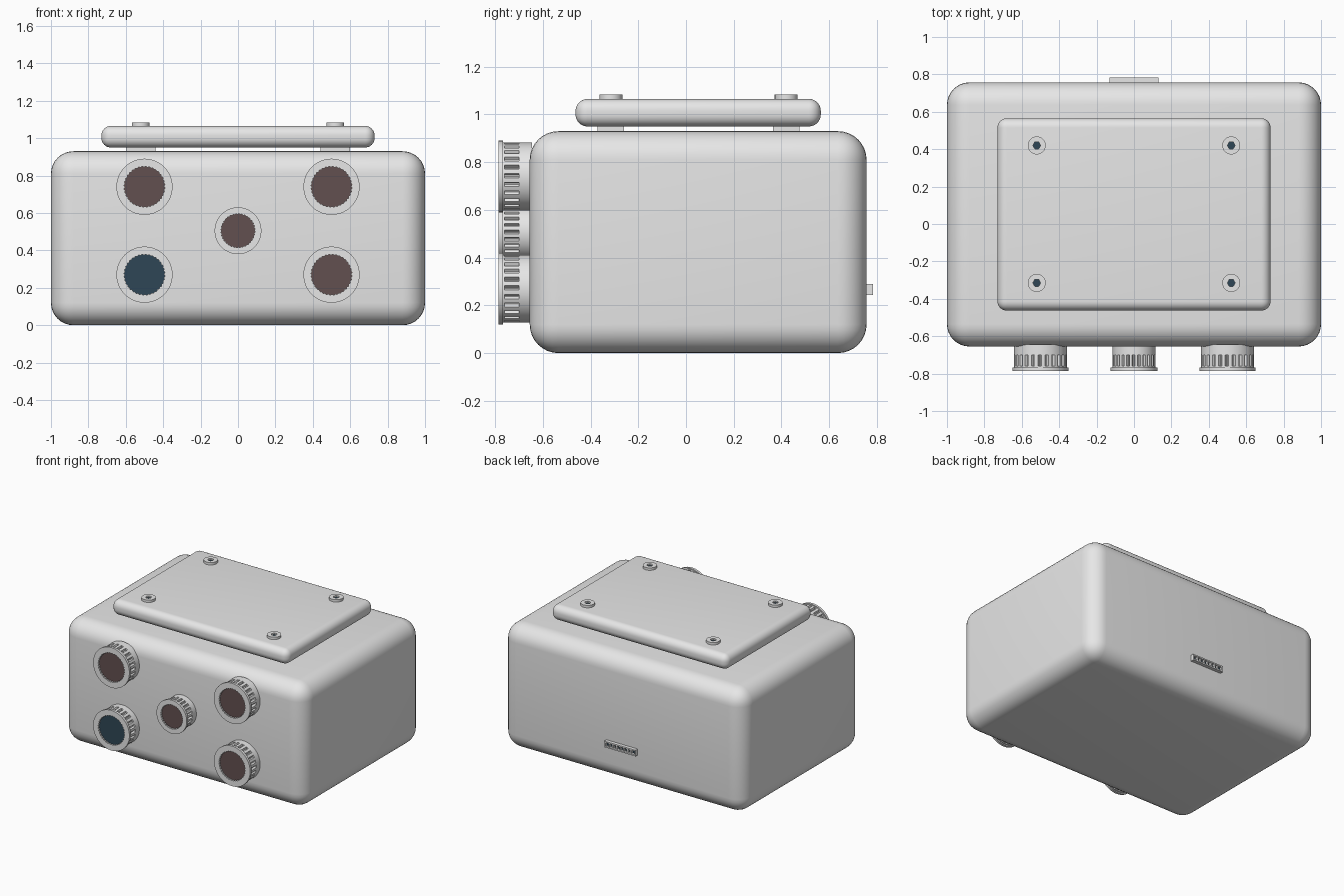
import bpy, bmesh, math
from mathutils import Matrix, Vector

cube = bpy.data.objects.get("Cube")
if cube:
    bpy.data.objects.remove(cube, do_unlink=True)


def material(name, rgb):
    mat = bpy.data.materials.new(name)
    mat.use_nodes = True
    mat.diffuse_color = (*rgb, 1)
    mat.node_tree.nodes["Principled BSDF"].inputs["Base Color"].default_value = (*rgb, 1)
    return mat


GREY = material("light grey", (0.8, 0.8, 0.8))
BROWN = material("dark red brown", (0.124, 0.08, 0.08))
BLUE = material("dark blue", (0.028, 0.062, 0.092))


def finish(bm, name, mats):
    mesh = bpy.data.meshes.new(name)
    bm.to_mesh(mesh)
    bm.free()
    for mat in mats:
        mesh.materials.append(mat)
    obj = bpy.data.objects.new(name, mesh)
    bpy.context.collection.objects.link(obj)
    return obj


def smooth(obj):
    bpy.ops.object.select_all(action="DESELECT")
    obj.select_set(True)
    bpy.context.view_layer.objects.active = obj
    bpy.ops.object.shade_smooth_by_angle(angle=math.radians(35))


def box(name, low, high, mat=GREY, bevel=0):
    low, high = Vector(low), Vector(high)
    bm = bmesh.new()
    bmesh.ops.create_cube(bm, size=1, matrix=Matrix.Translation((low + high) / 2)
                          @ Matrix.Diagonal((*(high - low), 1)))
    if bevel:
        bmesh.ops.bevel(bm, geom=bm.edges[:], offset=bevel, segments=8,
                        profile=0.5, affect="EDGES")
    obj = finish(bm, name, [mat])
    if bevel:
        smooth(obj)
    return obj


def turned(name, stations, steps, core, matrix):
    """Joins rings of (radius rule, height); the last ring is closed in the core colour."""
    bm = bmesh.new()
    rings = []
    for radius, height in stations:
        ring = []
        for i in range(steps):
            a = math.tau * i / steps
            r = radius(i) if callable(radius) else radius
            ring.append(bm.verts.new((r * math.cos(a), r * math.sin(a), height)))
        rings.append(ring)
    for low, high in zip(rings, rings[1:]):
        for i in range(steps):
            j = (i + 1) % steps
            bm.faces.new((low[i], low[j], high[j], high[i]))
    floor = bm.faces.new(rings[-1])
    floor.material_index = 1
    bmesh.ops.remove_doubles(bm, verts=bm.verts[:], dist=0.00001)
    bm.transform(matrix)
    obj = finish(bm, name, [GREY, core])
    smooth(obj)
    return obj


# Rounded housing and raised lid
box("housing", (-1, -0.655, 0), (1, 0.757, 0.93), bevel=0.12)
box("lid_plate", (-0.73, -0.463, 0.95), (0.73, 0.565, 1.065), bevel=0.05)


# Lid spacers and screws with hexagonal sockets
def hexagon(i):
    a = math.tau * i / 48 % (math.pi / 3) - math.pi / 6
    return 0.018 / math.cos(a)


for side, x in (("right", -0.52), ("left", 0.52)):
    for end, y in (("front", -0.315), ("back", 0.42)):
        box(f"spacer_{end}_{side}", (x - 0.078, y - 0.055, 0.92),
            (x + 0.078, y + 0.055, 0.97))
        turned(f"screw_{end}_{side}",
               [(0.048, 0), (0.048, 0.023), (hexagon, 0.023), (hexagon, 0.012)],
               48, BLUE, Matrix.Translation((x, y, 1.06)))


# Grooved knobs with coloured, tooth-edged centres
def knob(name, x, z, flange, barrel, lens, core):
    def groove(i):
        return barrel - (0.014 if i % 6 < 2 else 0)

    def teeth(i):
        return lens - (0.004 if i % 4 < 2 else 0)

    stations = [(barrel, -0.01), (barrel, 0.045), (groove, 0.045),
                (groove, 0.105), (barrel, 0.105), (barrel, 0.112),
                (flange, 0.112), (flange, 0.13), (teeth, 0.13), (teeth, 0.118)]
    place = Matrix.Translation((x, -0.655, z)) @ Matrix.Rotation(math.pi / 2, 4, "X")
    turned(name, stations, 144, core, place)


for level, z in (("lower", 0.27), ("upper", 0.74)):
    for side, x in (("right", -0.5), ("left", 0.5)):
        blue = level == "lower" and side == "right"
        knob(f"knob_{level}_{side}", x, z, 0.15, 0.142, 0.109, BLUE if blue else BROWN)
knob("knob_centre", 0, 0.505, 0.125, 0.114, 0.091, BROWN)

# Rear socket: a frame round a dark floor, split by thin dividers
X, Z0, Z1, RIM, Y0, Y1 = 0.13, 0.243, 0.289, 0.01, 0.74, 0.783
box("socket_floor", (-X + RIM, Y0, Z0 + RIM), (X - RIM, 0.764, Z1 - RIM), BLUE)
box("socket_bottom_rim", (-X, Y0, Z0), (X, Y1, Z0 + RIM))
box("socket_top_rim", (-X, Y0, Z1 - RIM), (X, Y1, Z1))
for side, x in (("right", -X), ("left", X - RIM)):
    box(f"socket_{side}_rim", (x, Y0, Z0 + RIM), (x + RIM, Y1, Z1 - RIM))
for i in range(7):
    x = (i - 3) * 0.03
    box(f"socket_divider_{i + 1}", (x - 0.005, Y0, Z0 + RIM), (x + 0.005, Y1 - 0.002, Z1 - RIM))
